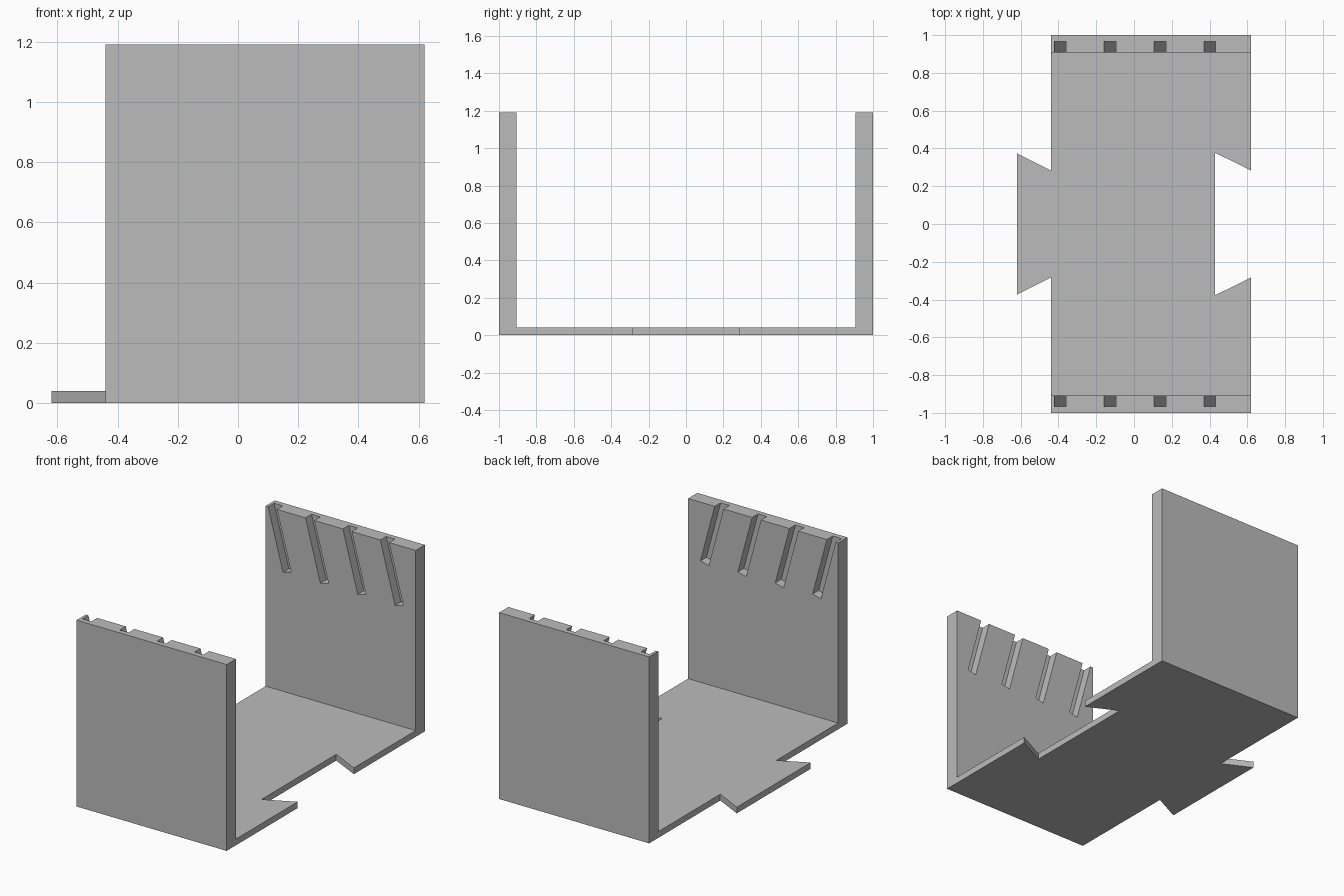
import bpy, bmesh, math
from mathutils import Matrix, Vector

if "Cube" in bpy.data.objects:
    bpy.data.objects.remove(bpy.data.objects["Cube"], do_unlink=True)

grey = bpy.data.materials.new("plain grey")
grey.use_nodes = True
grey.diffuse_color = (0.5, 0.5, 0.5, 1)
grey.node_tree.nodes["Principled BSDF"].inputs["Base Color"].default_value = grey.diffuse_color

LEFT, RIGHT = -0.44, 0.62        # wall ends in x
TOP, FLOOR = 1.19, 0.04          # wall height, floor thickness
INNER, OUTER = 0.907, 1.0        # wall faces in y
SLOT_DEPTH, SLOT_WIDTH, SLOT_DROP = 0.06, 0.06, 0.39
SLOT_TILT = math.radians(15)


def finish(name, bm):
    bmesh.ops.recalc_face_normals(bm, faces=bm.faces)
    mesh = bpy.data.meshes.new(name)
    bm.to_mesh(mesh)
    bm.free()
    mesh.materials.append(grey)
    obj = bpy.data.objects.new(name, mesh)
    bpy.context.collection.objects.link(obj)
    return obj


def add_box(bm, low, high, matrix=Matrix()):
    low, high = Vector(low), Vector(high)
    place = Matrix.Translation((low + high) / 2) @ Matrix.Diagonal((*(high - low), 1))
    bmesh.ops.create_cube(bm, size=1, matrix=matrix @ place)


# Floor plate with a dovetail tab on one side and a matching socket on the other
half = [(LEFT, INNER), (RIGHT, INNER), (RIGHT, 0.283), (0.43, 0.377)]
tab = [(-0.62, 0.373), (LEFT, 0.283)]
outline = half + [(x, -y) for x, y in reversed(half)] + [(x, -y) for x, y in reversed(tab)] + tab
bm = bmesh.new()
plate = bm.faces.new([bm.verts.new((x, y, 0)) for x, y in outline])
extruded = bmesh.ops.extrude_face_region(bm, geom=[plate])["geom"]
bmesh.ops.translate(bm, vec=(0, 0, FLOOR),
                    verts=[v for v in extruded if isinstance(v, bmesh.types.BMVert)])
finish("floor_plate", bm)

# End walls with slanted slots cut into their inner faces
for name, side in (("front_wall", -1), ("back_wall", 1)):
    bm = bmesh.new()
    add_box(bm, (LEFT, side * (INNER + OUTER) / 2 - (OUTER - INNER) / 2, 0),
            (RIGHT, side * (INNER + OUTER) / 2 + (OUTER - INNER) / 2, TOP))
    wall = finish(name, bm)

    bm = bmesh.new()
    for i in range(4):
        corner = Matrix.Translation((-0.422 + 0.264 * i, 0, TOP))
        turn = corner @ Matrix.Rotation(-SLOT_TILT, 4, 'Y')
        ys = sorted((side * (INNER - 0.05), side * (INNER + SLOT_DEPTH)))
        add_box(bm, (0, ys[0], -SLOT_DROP / math.cos(SLOT_TILT)),
                (SLOT_WIDTH, ys[1], 0.1), turn)
    cutter = finish(name + "_slot_cutter", bm)
    cutter.hide_render = True

    cut = wall.modifiers.new("slots", 'BOOLEAN')
    cut.operation, cut.solver, cut.object = 'DIFFERENCE', 'EXACT', cutter
    bpy.context.view_layer.objects.active = wall
    bpy.ops.object.modifier_apply(modifier=cut.name)
    bpy.data.objects.remove(cutter, do_unlink=True)
